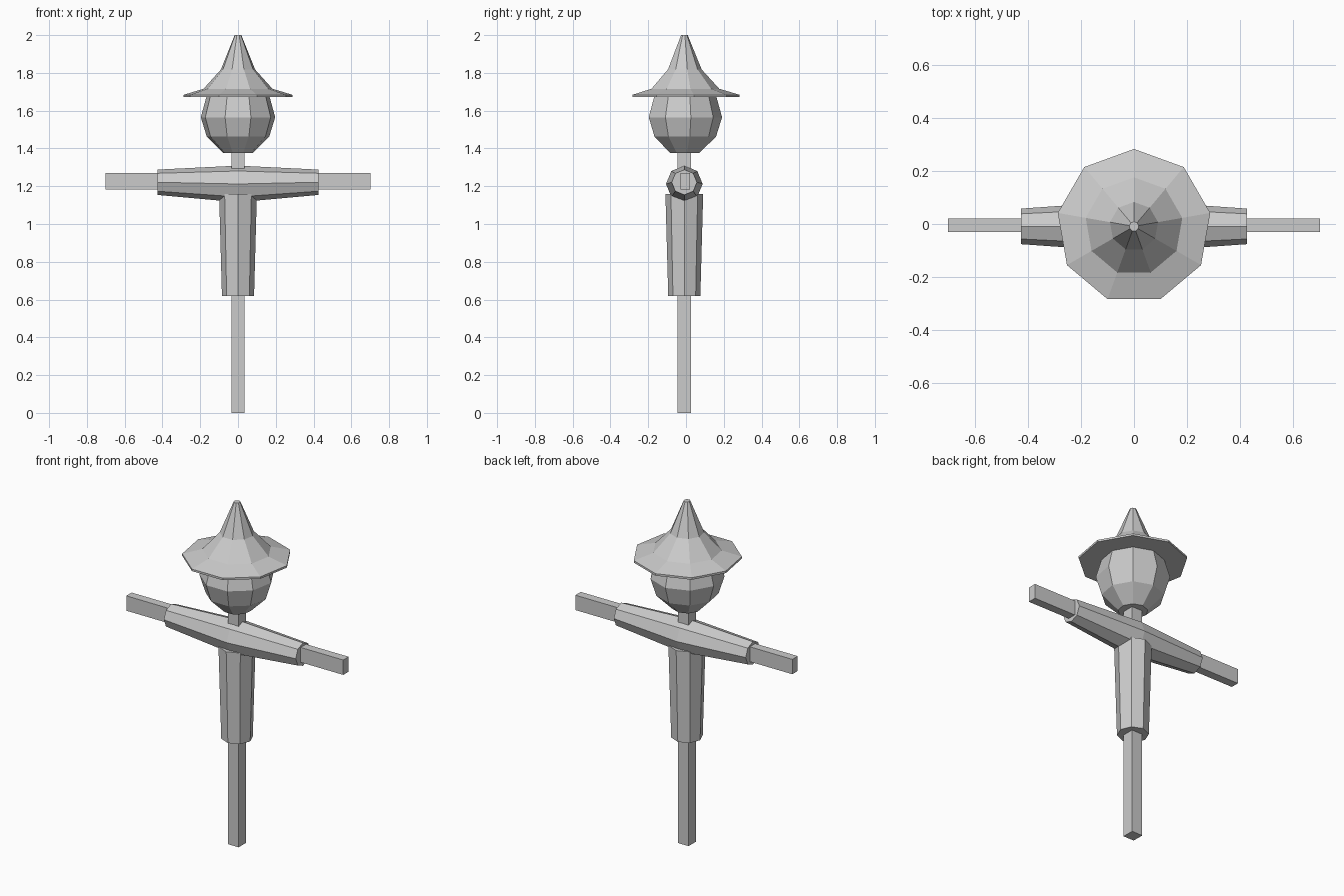
import bpy, bmesh
from math import sin, cos, tau

if "Cube" in bpy.data.objects:
    bpy.data.objects.remove(bpy.data.objects["Cube"])

CY = -0.009  # everything sits on this axis so the bounds are centred


def loft(name, rings, n, along_x=False):
    """Closed faceted tube; rings are (centre, radius) with centre = (x, z)."""
    bm = bmesh.new()
    loops = []
    for (x, z), r in rings:
        loop = []
        for i in range(n):
            a = tau * i / n
            if along_x:
                p = (x, CY + r * cos(a), z + r * sin(a))
            else:
                p = (x + r * sin(a), CY + r * cos(a), z)
            loop.append(bm.verts.new(p))
        loops.append(loop)
    for lo, hi in zip(loops, loops[1:]):
        for i in range(n):
            j = (i + 1) % n
            bm.faces.new((lo[i], lo[j], hi[j], hi[i]))
    bm.faces.new(loops[0])
    bm.faces.new(loops[-1])
    bmesh.ops.recalc_face_normals(bm, faces=bm.faces)
    mesh = bpy.data.meshes.new(name)
    bm.to_mesh(mesh)
    bm.free()
    bpy.context.collection.objects.link(bpy.data.objects.new(name, mesh))


def lathe(name, profile, n):
    loft(name, [((0, z), r) for r, z in profile], n)


def box(name, size, centre):
    bpy.ops.mesh.primitive_cube_add(size=1, location=centre)
    ob = bpy.context.object
    ob.name = name
    ob.scale = size
    bpy.ops.object.transform_apply(location=False, rotation=False, scale=True)


# wooden frame
box("post", (0.07, 0.07, 1.45), (0, CY, 0.725))
box("crossbar", (1.405, 0.05, 0.087), (0, -0.005, 1.226))

# clothing
lathe("torso", [(0.085, 0.62), (0.1, 1.16)], 8)
loft("sleeves", [((-0.427, 1.221), 0.067), ((0, 1.212), 0.097),
                 ((0.427, 1.221), 0.067)], 8, along_x=True)

# sack head
lathe("head", [(0.08, 1.376), (0.168, 1.463), (0.2, 1.565),
               (0.168, 1.68), (0.08, 1.755)], 9)

# pointed hat with wide brim
lathe("hat", [(0.292, 1.672), (0.292, 1.684), (0.185, 1.716),
              (0.092, 1.818), (0.018, 2.0)], 9)
